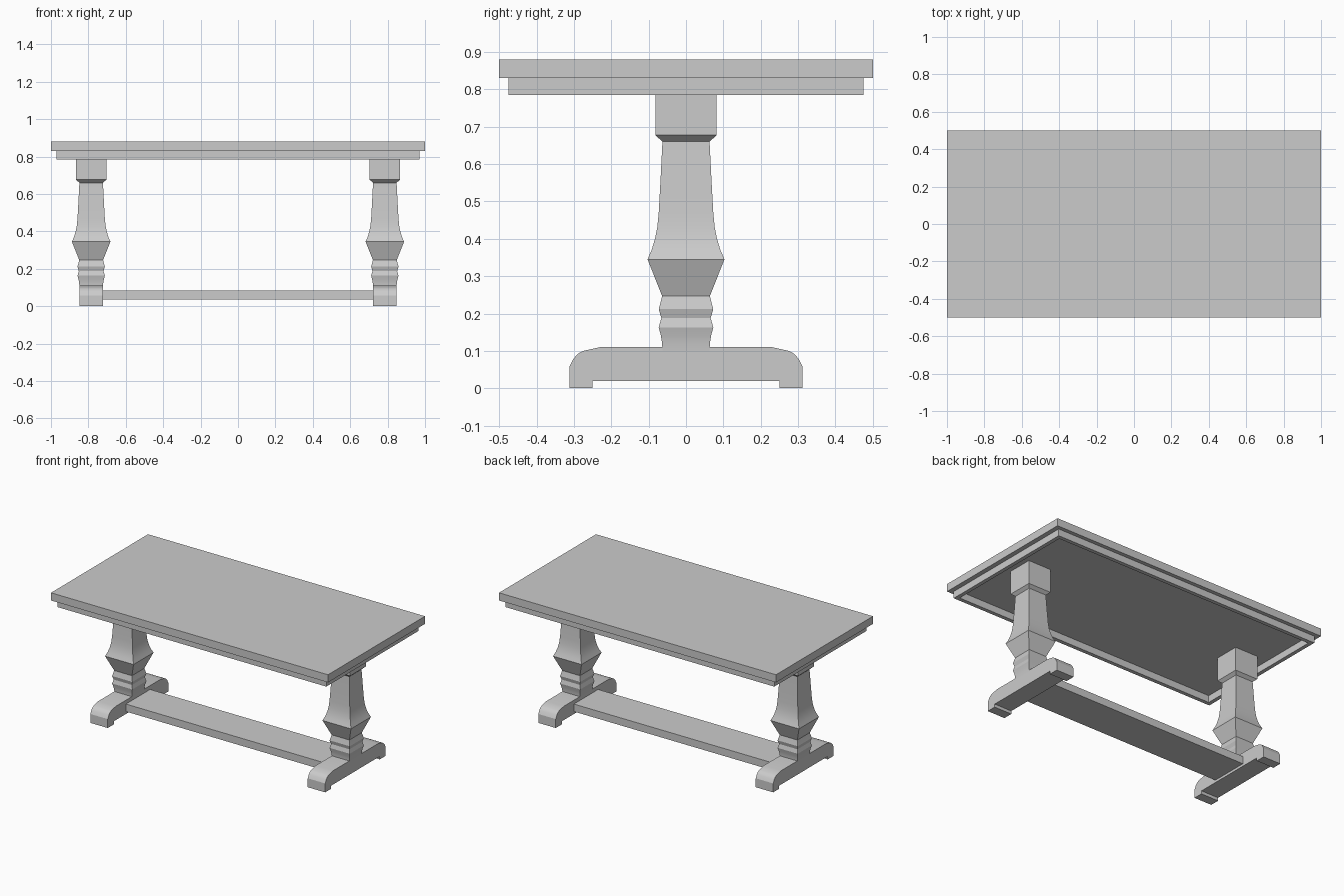
import bpy
import bmesh

if "Cube" in bpy.data.objects:
    bpy.data.objects.remove(bpy.data.objects["Cube"], do_unlink=True)

GREY = (0.6, 0.6, 0.6, 1)
mat = bpy.data.materials.new("plain grey")
mat.use_nodes = True
mat.diffuse_color = GREY
mat.node_tree.nodes["Principled BSDF"].inputs["Base Color"].default_value = GREY


def finish(name, bm, smooth=False):
    bmesh.ops.recalc_face_normals(bm, faces=bm.faces)
    mesh = bpy.data.meshes.new(name)
    bm.to_mesh(mesh)
    bm.free()
    mesh.materials.append(mat)
    obj = bpy.data.objects.new(name, mesh)
    bpy.context.collection.objects.link(obj)
    if smooth:
        bpy.ops.object.select_all(action="DESELECT")
        obj.select_set(True)
        bpy.context.view_layer.objects.active = obj
        bpy.ops.object.shade_smooth_by_angle(angle=0.4)
    return obj


def box(name, x, y, z0, z1):
    """Box centred on x = y = 0 with half sizes x, y."""
    bm = bmesh.new()
    bmesh.ops.create_cube(bm, size=1)
    for v in bm.verts:
        v.co = (v.co.x * 2 * x, v.co.y * 2 * y, z0 + (v.co.z + 0.5) * (z1 - z0))
    return finish(name, bm)


def square_ring(bm, cx, hx, hy, z):
    return [bm.verts.new((cx + sx * hx, sy * hy, z))
            for sx, sy in ((-1, -1), (1, -1), (1, 1), (-1, 1))]


def bridge(bm, a, b):
    for i in range(len(a)):
        j = (i + 1) % len(a)
        bm.faces.new((a[i], a[j], b[j], b[i]))


def column(name, cx, profile):
    """Square turned post from (half width, height) pairs."""
    bm = bmesh.new()
    rings = [square_ring(bm, cx, w, w, z) for w, z in profile]
    for a, b in zip(rings, rings[1:]):
        bridge(bm, a, b)
    bm.faces.new(rings[0])
    bm.faces.new(rings[-1])
    return finish(name, bm, smooth=True)


def foot(name, cx, half, side):
    """Foot profile mirrored in y and extruded along x."""
    outline = side + [(-y, z) for y, z in reversed(side)]
    bm = bmesh.new()
    a, b = ([bm.verts.new((cx + s * half, y, z)) for y, z in outline] for s in (-1, 1))
    bridge(bm, a, b)
    bm.faces.new(a)
    bm.faces.new(b)
    return finish(name, bm, smooth=True)


# Table top
box("table_top", 1.0, 0.5, 0.83, 0.88)

# Hollow apron frame under the top
bm = bmesh.new()
outer, inner = (
    [square_ring(bm, 0, 0.97 - t, 0.475 - t, z) for z in (0.785, 0.83)]
    for t in (0, 0.025))
bridge(bm, outer[0], outer[1])
bridge(bm, inner[0], inner[1])
bridge(bm, outer[0], inner[0])
bridge(bm, outer[1], inner[1])
finish("apron_frame", bm)

# Pedestals: shaped post on a wide foot
POST = [(0.063, 0.1), (0.064, 0.12), (0.067, 0.14), (0.073, 0.163),
        (0.066, 0.188), (0.073, 0.212), (0.068, 0.23), (0.064, 0.247),
        (0.103, 0.345), (0.092, 0.37), (0.083, 0.4), (0.077, 0.43),
        (0.073, 0.47), (0.068, 0.56), (0.063, 0.66), (0.082, 0.677),
        (0.082, 0.83)]
FOOT = [(0.25, 0.02), (0.25, 0), (0.312, 0), (0.312, 0.058), (0.301, 0.079),
        (0.29, 0.092), (0.275, 0.1), (0.23, 0.11)]
for label, sign in (("left", 1), ("right", -1)):
    column(label + "_post", sign * 0.785, POST)
    foot(label + "_foot", sign * 0.785, 0.063, FOOT)

# Stretcher board between the feet
box("stretcher", 0.73, 0.125, 0.036, 0.085)
